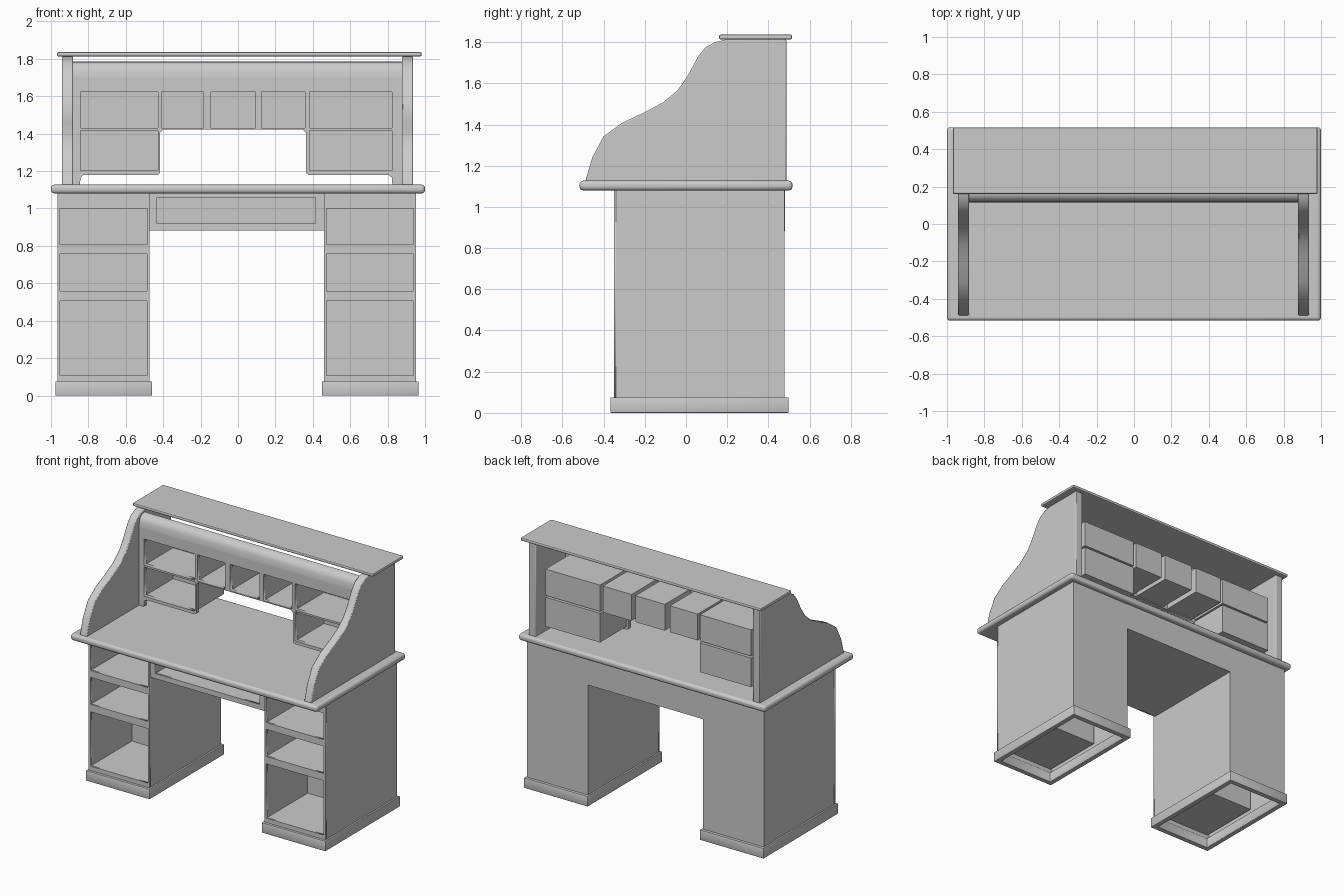
import bpy, bmesh
from mathutils import Vector

if "Cube" in bpy.data.objects:
    bpy.data.objects.remove(bpy.data.objects["Cube"])


def finish(name, bm, bevel=0, seg=2):
    me = bpy.data.meshes.new(name)
    bm.to_mesh(me)
    bm.free()
    ob = bpy.data.objects.new(name, me)
    bpy.context.collection.objects.link(ob)
    if bevel:
        m = ob.modifiers.new("bevel", 'BEVEL')
        m.width, m.segments, m.limit_method = bevel, seg, 'ANGLE'
        m.angle_limit = 0.9
    return ob


def box(name, x, y, z, bevel=0, seg=2, open_dirs=()):
    """Box from ranges; faces pointing along open_dirs are removed."""
    bm = bmesh.new()
    bmesh.ops.create_cube(bm, size=1)
    for v in bm.verts:
        v.co = Vector([r[0] if c < 0 else r[1] for c, r in zip(v.co, (x, y, z))])
    bm.normal_update()
    gone = [f for f in bm.faces if any(f.normal.dot(Vector(d)) > 0.9 for d in open_dirs)]
    bmesh.ops.delete(bm, geom=gone, context='FACES')
    return finish(name, bm, bevel, seg)


def plate(name, loops, lo, hi, axis, bevel=0):
    """Flat outline (first loop) with holes (other loops), extruded lo..hi along axis."""
    cu = bpy.data.curves.new(name, 'CURVE')
    cu.dimensions, cu.fill_mode, cu.extrude = '2D', 'BOTH', (hi - lo) / 2
    for pts in loops:
        s = cu.splines.new('POLY')
        s.points.add(len(pts) - 1)
        for p, (u, v) in zip(s.points, pts):
            p.co = (u, v, 0, 1)
        s.use_cyclic_u = True
    tmp = bpy.data.objects.new("tmp", cu)
    bpy.context.collection.objects.link(tmp)
    dg = bpy.context.evaluated_depsgraph_get()
    me = bpy.data.meshes.new_from_object(tmp.evaluated_get(dg))
    bm = bmesh.new()
    bm.from_mesh(me)
    bpy.data.objects.remove(tmp)
    for v in bm.verts:
        u, w, d = v.co.x, v.co.y, v.co.z + (lo + hi) / 2
        v.co = {'x': (d, u, w), 'y': (u, d, w), 'z': (u, w, d)}[axis]
    bmesh.ops.remove_doubles(bm, verts=bm.verts, dist=1e-5)
    bmesh.ops.dissolve_limit(bm, angle_limit=0.01, verts=bm.verts, edges=bm.edges)
    bmesh.ops.recalc_face_normals(bm, faces=bm.faces)
    return finish(name, bm, bevel)


def rect(x, z):
    return [(x[0], z[0]), (x[1], z[0]), (x[1], z[1]), (x[0], z[1])]


FRONT, DOWN = (0, -1, 0), (0, 0, -1)

# Desktop and top shelf
box("desktop", (-1, 1), (-0.517, 0.517), (1.08, 1.127), 0.018, 3)
box("top_shelf", (-0.968, 0.982), (0.16, 0.515), (1.813, 1.836), 0.008)

# Pedestals: hollow shell, front frame, three open bays, plinth ring
bays = [(0.807, 1.0), (0.559, 0.757), (0.107, 0.505)]
for side, x0, x1 in (("left", -0.965, -0.472), ("right", 0.46, 0.953)):
    hx = (x0 + 0.014, x1 - 0.014)
    box(side + "_pedestal_shell", (x0, x1), (-0.34, 0.478), (0.07, 1.08), open_dirs=(FRONT, DOWN))
    plate(side + "_pedestal_front", [rect((x0, x1), (0.07, 1.08))] + [rect(hx, b) for b in bays],
          -0.35, -0.338, 'y')
    for b in bays:
        box(side + "_drawer_bay", hx, (-0.339, 0.13), b, open_dirs=(FRONT,))
    plate(side + "_plinth", [rect((x0 - 0.012, x1 + 0.012), (-0.367, 0.498)),
                             rect((x0 + 0.025, x1 - 0.025), (-0.33, 0.46))], 0, 0.075, 'z', 0.004)

# Centre drawer housing
cx, cz, hx, hz = (-0.472, 0.46), (0.882, 1.08), (-0.433, 0.414), (0.92, 1.06)
box("centre_drawer_shell", cx, (-0.33, 0.48), cz, open_dirs=(FRONT,))
plate("centre_drawer_front", [rect(cx, cz), rect(hx, hz)], -0.34, -0.328, 'y')
box("centre_drawer_bay", hx, (-0.329, 0.13), hz, open_dirs=(FRONT,))

# S-curved side panels
prof = [(-0.49, 1.12), (-0.455, 1.24), (-0.40, 1.343), (-0.31, 1.408), (-0.2, 1.46),
        (-0.11, 1.508), (-0.04, 1.567), (0.007, 1.635), (0.06, 1.732), (0.094, 1.774),
        (0.142, 1.80), (0.195, 1.813), (0.487, 1.813), (0.487, 1.12)]
plate("left_side_panel", [prof], -0.941, -0.882, 'x', 0.006)
plate("right_side_panel", [prof], 0.877, 0.936, 'x', 0.006)

# Hutch face with feet, centre arch and cubby openings
L, R, B = -0.882, 0.877, 1.18
outline = [(L, 1.125), (-0.845, 1.125), (-0.842, 1.165), (-0.825, B), (-0.43, B), (-0.417, 1.19),
           (-0.417, 1.405), (-0.40, 1.422), (0.347, 1.422), (0.364, 1.405), (0.364, 1.19),
           (0.377, B), (0.805, B), (0.822, 1.165), (0.826, 1.125), (R, 1.125), (R, 1.70), (L, 1.70)]
up, low = (1.43, 1.623), (1.203, 1.417)
cubbies = [((-0.842, -0.428), up), ((-0.410, -0.184), up), ((-0.144, 0.094), up),
           ((0.126, 0.359), up), ((0.382, 0.823), up),
           ((-0.842, -0.428), low), ((0.382, 0.823), low)]
plate("hutch_face", [outline] + [rect(*c) for c in cubbies], 0.115, 0.145, 'y')
for x, z in cubbies:
    box("hutch_cubby", x, (0.14, 0.45), z, open_dirs=(FRONT,))

# Rolled tambour lip above the hutch face
lip = [(0.115, 1.70), (0.118, 1.74), (0.13, 1.768), (0.15, 1.782), (0.18, 1.786),
       (0.18, 1.77), (0.16, 1.765), (0.148, 1.745), (0.145, 1.70)]
lip_ob = plate("tambour_lip", [lip], L, R, 'x')

for ob in bpy.context.scene.objects:
    ob.select_set(ob.name == "desktop" or ob == lip_ob or "side_panel" in ob.name)
bpy.context.view_layer.objects.active = lip_ob
bpy.ops.object.shade_smooth_by_angle(angle=0.6)
